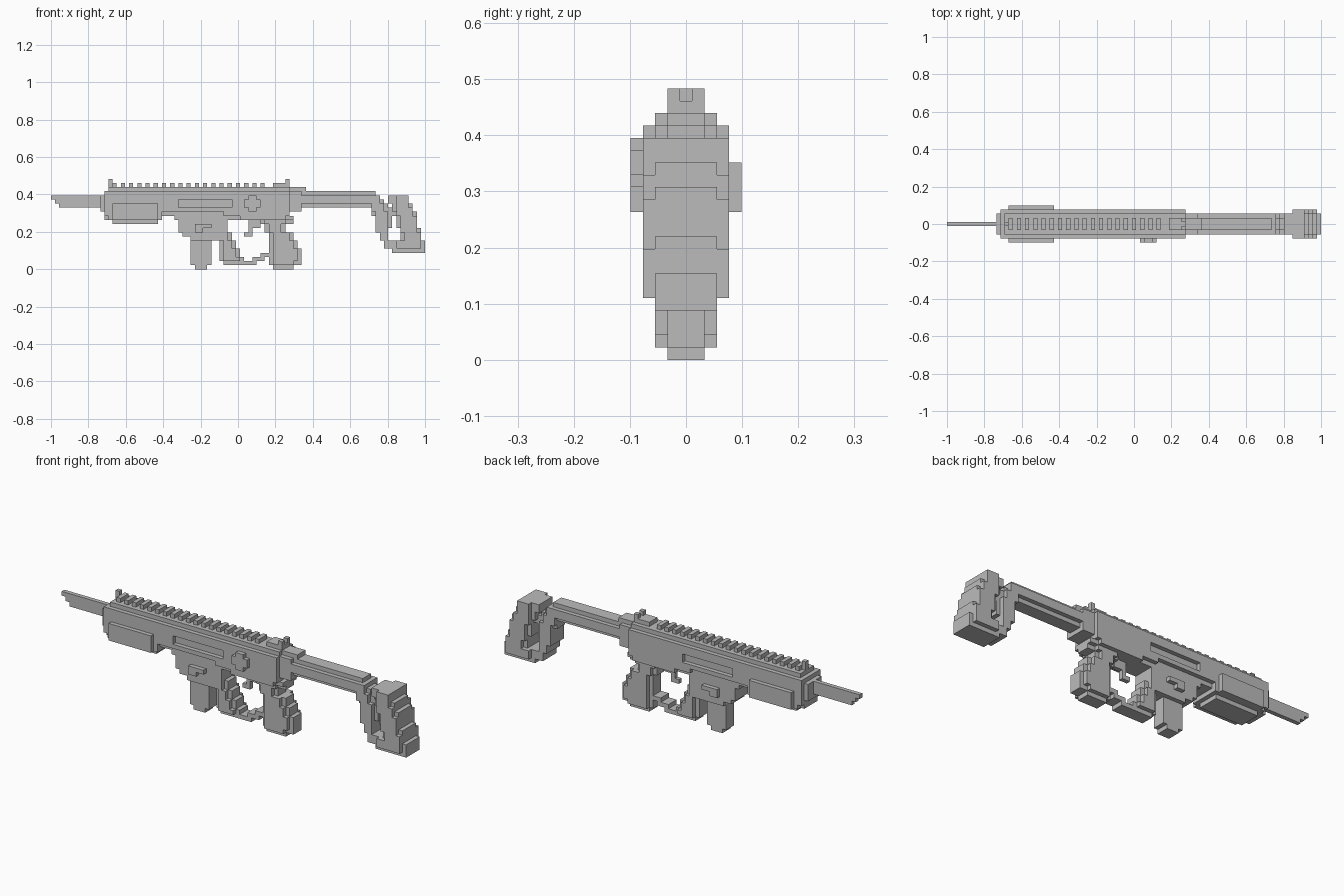
import bpy, bmesh
from mathutils import Vector

cube = bpy.data.objects.get("Cube")
if cube:
    bpy.data.objects.remove(cube, do_unlink=True)

V = 2 / 91  # size of one block

grey = bpy.data.materials.new("plain grey")
grey.use_nodes = True
grey.diffuse_color = (0.5, 0.5, 0.5, 1)
grey.node_tree.nodes["Principled BSDF"].inputs["Base Color"].default_value = (0.5, 0.5, 0.5, 1)


def part(name, y0, y1, rects):
    """Stepped side profile made of block rectangles (x0, x1, z0, z1), extruded from y0 to y1."""
    cells = {(x, z) for x0, x1, z0, z1 in rects for x in range(x0, x1) for z in range(z0, z1)}
    bm = bmesh.new()
    corners = {}
    for x, z in sorted(cells):
        loop = []
        for p in ((x, z), (x + 1, z), (x + 1, z + 1), (x, z + 1)):
            if p not in corners:
                corners[p] = bm.verts.new(((p[0] - 45.5) * V, y0 * V, p[1] * V))
            loop.append(corners[p])
        bm.faces.new(loop)
    ext = bmesh.ops.extrude_face_region(bm, geom=bm.faces[:], use_keep_orig=True)
    moved = [g for g in ext["geom"] if isinstance(g, bmesh.types.BMVert)]
    bmesh.ops.translate(bm, verts=moved, vec=Vector((0, (y1 - y0) * V, 0)))
    bmesh.ops.recalc_face_normals(bm, faces=bm.faces[:])
    bmesh.ops.dissolve_limit(bm, angle_limit=0.01, verts=bm.verts[:], edges=bm.edges[:])
    me = bpy.data.meshes.new(name)
    bm.to_mesh(me)
    bm.free()
    me.materials.append(grey)
    ob = bpy.data.objects.new(name, me)
    bpy.context.collection.objects.link(ob)
    return ob


def centred(name, width, rects):
    return part(name, -width / 2, width / 2, rects)


# Blade at the muzzle
centred("blade", 1, [(0, 13, 17, 18), (1, 13, 16, 17), (2, 13, 15, 16)])

# Receiver core and its raised side panels, with a long sunken slot on each side
centred("receiver_core", 5, [
    (12, 13, 14, 18), (13, 58, 13, 19), (14, 58, 19, 20),
    (13, 27, 12, 13), (15, 26, 11, 12), (30, 59, 12, 13)])
panel = [(13, 58, 14, 15), (13, 31, 15, 17), (44, 58, 15, 17), (13, 58, 17, 18),
         (13, 58, 18, 19), (13, 27, 13, 14), (14, 27, 12, 13),
         (42, 58, 13, 14), (46, 57, 12, 13)]
for side, a, b in (("right", -3.5, -2.5), ("left", 2.5, 3.5)):
    part(side + "_receiver_panel", a, b, panel)

# Handguard plates and the cross-shaped button
for side, a, b in (("right", -4.5, -3.5), ("left", 3.5, 4.5)):
    part(side + "_handguard_plate", a, b, [(15, 26, 12, 16)])
part("cross_button", -4.5, -3.5, [(47, 51, 15, 17), (48, 50, 14, 18)])

# Top rail teeth and sights
for i, x in enumerate(range(15, 53, 2)):
    centred(f"rail_tooth_{i + 1}", 3, [(x, x + 1, 20, 21)])
centred("front_sight", 1, [(14, 15, 20, 22), (15, 16, 20, 21)])
centred("rear_sight_base", 3, [(54, 58, 20, 21)])
for side, a, b in (("right", -1.5, -0.5), ("left", 0.5, 1.5)):
    part(side + "_rear_sight_ear", a, b, [(57, 58, 21, 22)])

# Magazine well, its catches and the magazine
centred("magazine_well", 5, [
    (30, 44, 12, 14), (31, 43, 9, 12), (32, 43, 8, 9), (34, 42, 7, 8)])
for side, a, b in (("right", -3.5, -2.5), ("left", 2.5, 3.5)):
    part(side + "_magazine_catch", a, b, [(35, 39, 10, 11), (35, 37, 9, 10)])
centred("magazine", 3, [(34, 39, 1, 8), (35, 38, 0, 1)])

# Trigger guard: thin outline with a wider middle
centred("trigger_guard", 3, [
    (42, 50, 1, 2), (41, 47, 2, 3), (49, 52, 2, 3), (51, 54, 3, 4),
    (41, 46, 3, 5), (41, 45, 5, 7), (39, 44, 7, 9), (39, 43, 9, 12)])
centred("trigger_guard_middle", 5, [
    (42, 46, 2, 3), (42, 45, 3, 5), (42, 44, 5, 7), (41, 43, 7, 12)])
centred("trigger", 1, [(47, 48, 8, 9), (48, 49, 8, 10), (48, 51, 10, 12)])

# Pistol grip: thin outline with a wider middle
centred("grip", 3, [
    (54, 59, 0, 1), (53, 61, 1, 5), (53, 60, 5, 7), (53, 59, 7, 9),
    (52, 57, 9, 11), (51, 59, 11, 13)])
centred("grip_middle", 5, [
    (54, 59, 1, 2), (54, 60, 2, 5), (54, 59, 5, 7), (54, 58, 7, 9),
    (53, 56, 9, 11), (52, 57, 11, 13)])

# Rear block and stock tube
centred("rear_block", 5, [(58, 61, 14, 19)])
centred("rear_block_top", 3, [(58, 62, 18, 20)])
centred("stock_tube_core", 3, [(58, 79, 15, 19)])
centred("stock_tube", 5, [(58, 79, 16, 18)])

# Folding arm that joins the tube to the shoulder stock
centred("stock_arm", 5, [
    (78, 80, 16, 18), (78, 81, 14, 16), (79, 82, 9, 14), (80, 82, 7, 9), (81, 83, 5, 7)])
centred("stock_arm_edge", 3, [
    (78, 79, 13, 19), (79, 81, 16, 17), (80, 82, 14, 16), (82, 83, 10, 15), (82, 84, 13, 15)])

# Shoulder stock with a wider middle
centred("shoulder_stock", 5, [
    (83, 91, 4, 5), (82, 91, 5, 7), (85, 90, 7, 10), (84, 89, 10, 14),
    (83, 88, 14, 16), (82, 87, 16, 18)])
centred("shoulder_stock_middle", 7, [
    (84, 90, 5, 7), (86, 90, 7, 9), (85, 89, 9, 13), (84, 88, 13, 15), (84, 87, 15, 18)])
